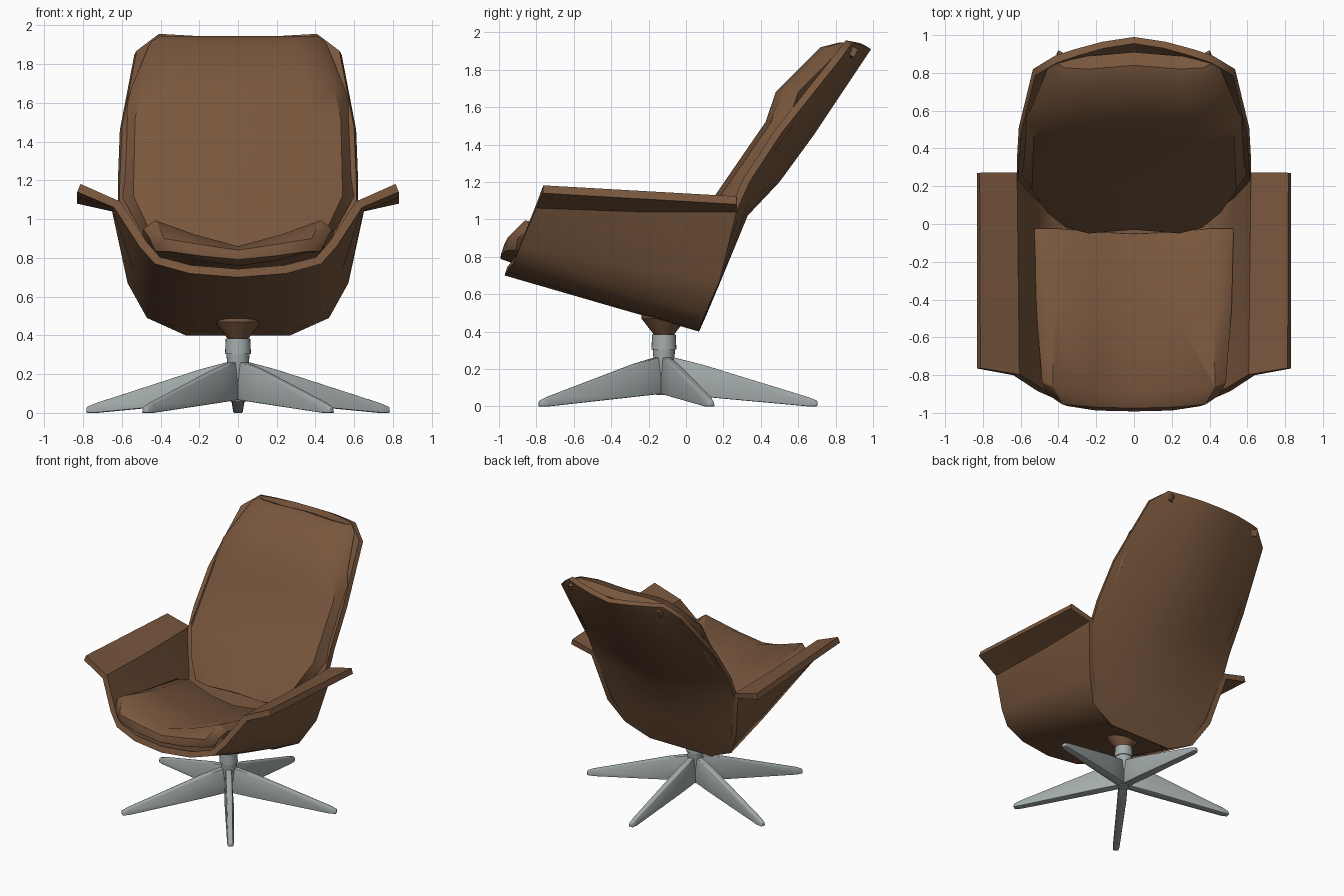
import bpy, bmesh, math
from mathutils import Vector, Matrix

cube = bpy.data.objects.get("Cube")
if cube:
    bpy.data.objects.remove(cube, do_unlink=True)


def material(name, color):
    m = bpy.data.materials.new(name)
    m.use_nodes = True
    m.diffuse_color = (*color, 1)
    bsdf = next(n for n in m.node_tree.nodes if n.type == 'BSDF_PRINCIPLED')
    bsdf.inputs["Base Color"].default_value = (*color, 1)
    bsdf.inputs["Roughness"].default_value = 0.6
    return m


LEATHER = material("brown leather", (0.19, 0.095, 0.047))
METAL = material("grey metal", (0.37, 0.41, 0.41))


def finish(name, bm, mat, thickness=0, bevel=0, angle=40):
    """Turn a bmesh into an object, apply its modifiers and shade it."""
    mesh = bpy.data.meshes.new(name)
    bm.to_mesh(mesh)
    bm.free()
    mesh.materials.append(mat)
    ob = bpy.data.objects.new(name, mesh)
    bpy.context.collection.objects.link(ob)
    bpy.ops.object.select_all(action='DESELECT')
    ob.select_set(True)
    bpy.context.view_layer.objects.active = ob
    if thickness:
        s = ob.modifiers.new("thickness", 'SOLIDIFY')
        s.thickness, s.offset = thickness, -1
        bpy.ops.object.modifier_apply(modifier=s.name)
    if bevel:
        b = ob.modifiers.new("rounding", 'BEVEL')
        b.width, b.segments, b.limit_method = bevel, 2, 'ANGLE'
        b.angle_limit = math.radians(50)
        bpy.ops.object.modifier_apply(modifier=b.name)
    bpy.ops.object.shade_smooth_by_angle(angle=math.radians(angle))
    return ob


def loft(name, rows, thickness, bevel=0):
    """Skin half rows (outer edge to centre line), mirrored in x."""
    bm = bmesh.new()
    grid = []
    for half in rows:
        full = list(half) + [(-x, y, z) for x, y, z in reversed(half[:-1])]
        grid.append([bm.verts.new(p) for p in full])
    for a, b in zip(grid, grid[1:]):
        for j in range(len(a) - 1):
            bm.faces.new((a[j], a[j + 1], b[j + 1], b[j]))
    return finish(name, bm, LEATHER, thickness, bevel)


# Seat shell with flared arms: front, middle and back sections
loft("seat_shell", [
    [(.83, -.765, 1.14), (.64, -.80, 1.06), (.51, -.885, .86),
     (.43, -.92, .77), (.25, -.955, .72), (0, -.97, .70)],
    [(.83, -.25, 1.11), (.645, -.25, 1.04), (.54, -.30, .74),
     (.455, -.33, .60), (.28, -.35, .53), (0, -.35, .52)],
    [(.83, .27, 1.08), (.65, .27, 1.04), (.57, .18, .67),
     (.47, .10, .49), (.27, .07, .41), (0, .07, .40)],
], 0.045)

# Back shell: height, half width, centre depth, edge depth
back = [(.40, .27, .07, .07), (.49, .47, .11, .10), (.68, .57, .19, .17),
        (1.02, .62, .33, .26), (1.2, .62, .50, .34), (1.46, .61, .69, .51),
        (1.85, .535, .95, .82), (1.945, .42, .99, .89)]
rows = []
for z, w, yc, ye in back:
    drop = .035 if z > 1.9 else 0
    rows.append([(w * u, ye + (yc - ye) * (1 - u ** 1.5), z - drop * (1 - u))
                 for u in (1, .75, .4, 0)])
loft("back_shell", rows, 0.04)

# Back cushion: height, front depth, half width
pad = [(1.91, .89, .40), (1.945, .82, .41), (1.92, .72, .45), (1.68, .48, .55),
       (1.52, .425, .59), (1.12, .15, .60), (.95, .03, .51), (.82, -.05, .40)]
rows = []
for i, (z, y, w) in enumerate(pad):
    roll = .03 if i < 2 else .12
    rows.append([(w, y + roll, z), (w * .9, y + roll / 4, z),
                 (w * .6, y, z), (0, y + .02, z)])
loft("back_cushion", rows, 0.05)

# Seat cushion: dished, rising to the front corners
loft("seat_cushion", [
    [(.53, -.02, .79), (.42, -.02, .81), (.2, -.04, .75), (0, -.05, .73)],
    [(.52, -.45, .86), (.42, -.45, .89), (.2, -.45, .81), (0, -.45, .78)],
    [(.49, -.84, .95), (.43, -.86, .995), (.22, -.88, .92), (0, -.89, .86)],
    [(.46, -.90, .90), (.38, -.955, .90), (.2, -.97, .87), (0, -.975, .84)],
    [(.43, -.91, .83), (.35, -.965, .83), (.2, -.99, .81), (0, -.995, .79)],
], 0.1, 0.02)

# Pedestal: stacked tapered cylinders around the swivel axis
HUB = Vector((0, -.118, 0))


def tapered(name, z0, z1, r0, r1, mat):
    bm = bmesh.new()
    bmesh.ops.create_cone(bm, cap_ends=True, segments=24, radius1=r0, radius2=r1,
                          depth=z1 - z0,
                          matrix=Matrix.Translation(HUB + Vector((0, 0, (z0 + z1) / 2))))
    finish(name, bm, mat)


tapered("hub_post", .06, .305, .04, .06, METAL)
tapered("hub_collar", .305, .385, .067, .063, METAL)
tapered("swivel_mount", .385, .47, .055, .12, LEATHER)
tapered("swivel_plate", .47, .52, .12, .12, LEATHER)

# Five fin-shaped legs, one pointing straight back
sections = [(0, .07, .275, .03, .022), (.2, .052, .225, .034, .022),
            (.77, .0, .05, .026, .016), (.82, .0, .03, .02, .012)]
for k in range(5):
    bm = bmesh.new()
    turn = Matrix.Translation(HUB) @ Matrix.Rotation(math.radians(90 + 72 * k), 4, 'Z')
    rings = []
    for r, low, high, wide, top in sections:
        corners = ((-wide, low), (wide, low), (top, high), (-top, high))
        rings.append([bm.verts.new(turn @ Vector((r, s, z))) for s, z in corners])
    for a, b in zip(rings, rings[1:]):
        for j in range(4):
            bm.faces.new((a[j], a[(j + 1) % 4], b[(j + 1) % 4], b[j]))
    bm.faces.new(rings[0])
    bm.faces.new(rings[-1])
    bmesh.ops.recalc_face_normals(bm, faces=bm.faces)
    finish(f"base_leg_{k + 1}", bm, METAL, bevel=0.006)
